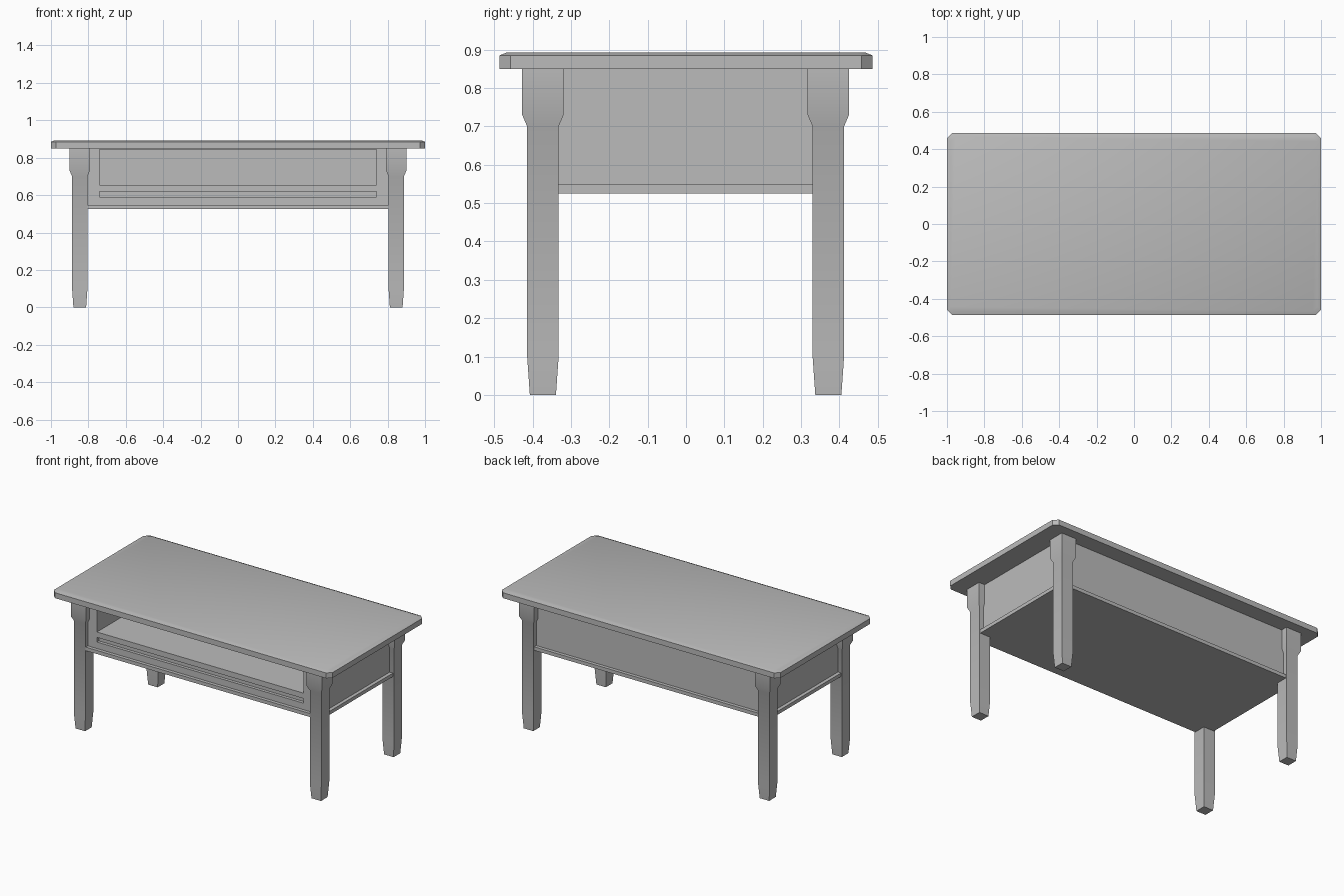
import bpy
import bmesh
from math import radians

cube = bpy.data.objects.get("Cube")
if cube:
    bpy.data.objects.remove(cube, do_unlink=True)

gray = bpy.data.materials.new("plain gray")
gray.use_nodes = True
COLOR = (0.5, 0.5, 0.5, 1)
gray.diffuse_color = COLOR
gray.node_tree.nodes["Principled BSDF"].inputs["Base Color"].default_value = COLOR


def loft(name, sections, center=(0, 0)):
    """Stack rings of (z, outline) into a closed solid."""
    bm = bmesh.new()
    rings = [[bm.verts.new((x + center[0], y + center[1], z)) for x, y in outline]
             for z, outline in sections]
    bm.faces.new(rings[0])
    bm.faces.new(rings[-1])
    for low, high in zip(rings, rings[1:]):
        for i in range(len(low)):
            j = (i + 1) % len(low)
            bm.faces.new((low[i], low[j], high[j], high[i]))
    bmesh.ops.recalc_face_normals(bm, faces=bm.faces)
    mesh = bpy.data.meshes.new(name)
    bm.to_mesh(mesh)
    bm.free()
    mesh.materials.append(gray)
    obj = bpy.data.objects.new(name, mesh)
    bpy.context.collection.objects.link(obj)
    return obj


def rect(hx, hy):
    return [(-hx, -hy), (hx, -hy), (hx, hy), (-hx, hy)]


def octagon(hx, hy, c):
    return [(-hx + c, -hy), (hx - c, -hy), (hx, -hy + c), (hx, hy - c),
            (hx - c, hy), (-hx + c, hy), (-hx, hy - c), (-hx, -hy + c)]


def box(name, x, y, z):
    """Box symmetric in x, with given y and z ranges."""
    half = (y[1] - y[0]) / 2
    return loft(name, [(z[0], rect(x, half)), (z[1], rect(x, half))],
                (0, (y[0] + y[1]) / 2))


def smooth(obj):
    bpy.ops.object.select_all(action="DESELECT")
    obj.select_set(True)
    bpy.context.view_layer.objects.active = obj
    bpy.ops.object.shade_smooth_by_angle(angle=radians(30))


# Table top with clipped corners and a shallow bevelled rim
top = loft("table_top", [(0.85, octagon(1, 0.486, 0.028)),
                         (0.885, octagon(1, 0.486, 0.028)),
                         (0.893, octagon(0.98, 0.466, 0.024))])
smooth(top)

# Four legs, thicker at the head and tapered at the foot
leg_profile = [(0, 0.034), (0.1, 0.041), (0.7, 0.041), (0.73, 0.054), (0.85, 0.054)]
for side, x in (("left", 0.846), ("right", -0.846)):
    for end, y in (("front", -0.373), ("back", 0.371)):
        leg = loft(f"{end}_{side}_leg", [(z, rect(h, h)) for z, h in leg_profile], (x, y))
        smooth(leg)

# Bottom board under the cabinet, standing out as a small ledge
box("bottom_board", 0.88, (-0.41, 0.405), (0.525, 0.548))

# Cabinet body with an open shelf and a narrow groove in the front
body = box("cabinet_body", 0.857, (-0.388, 0.383), (0.548, 0.85))
cutters = [box("shelf_cutter", 0.74, (-0.5, 0.36), (0.655, 0.843)),
           box("groove_cutter", 0.74, (-0.5, -0.368), (0.59, 0.62))]
for cutter in cutters:
    cutter.hide_render = True
    mod = body.modifiers.new(cutter.name, "BOOLEAN")
    mod.operation = "DIFFERENCE"
    mod.solver = "EXACT"
    mod.object = cutter
    bpy.ops.object.select_all(action="DESELECT")
    body.select_set(True)
    bpy.context.view_layer.objects.active = body
    bpy.ops.object.modifier_apply(modifier=mod.name)
    bpy.data.objects.remove(cutter, do_unlink=True)
